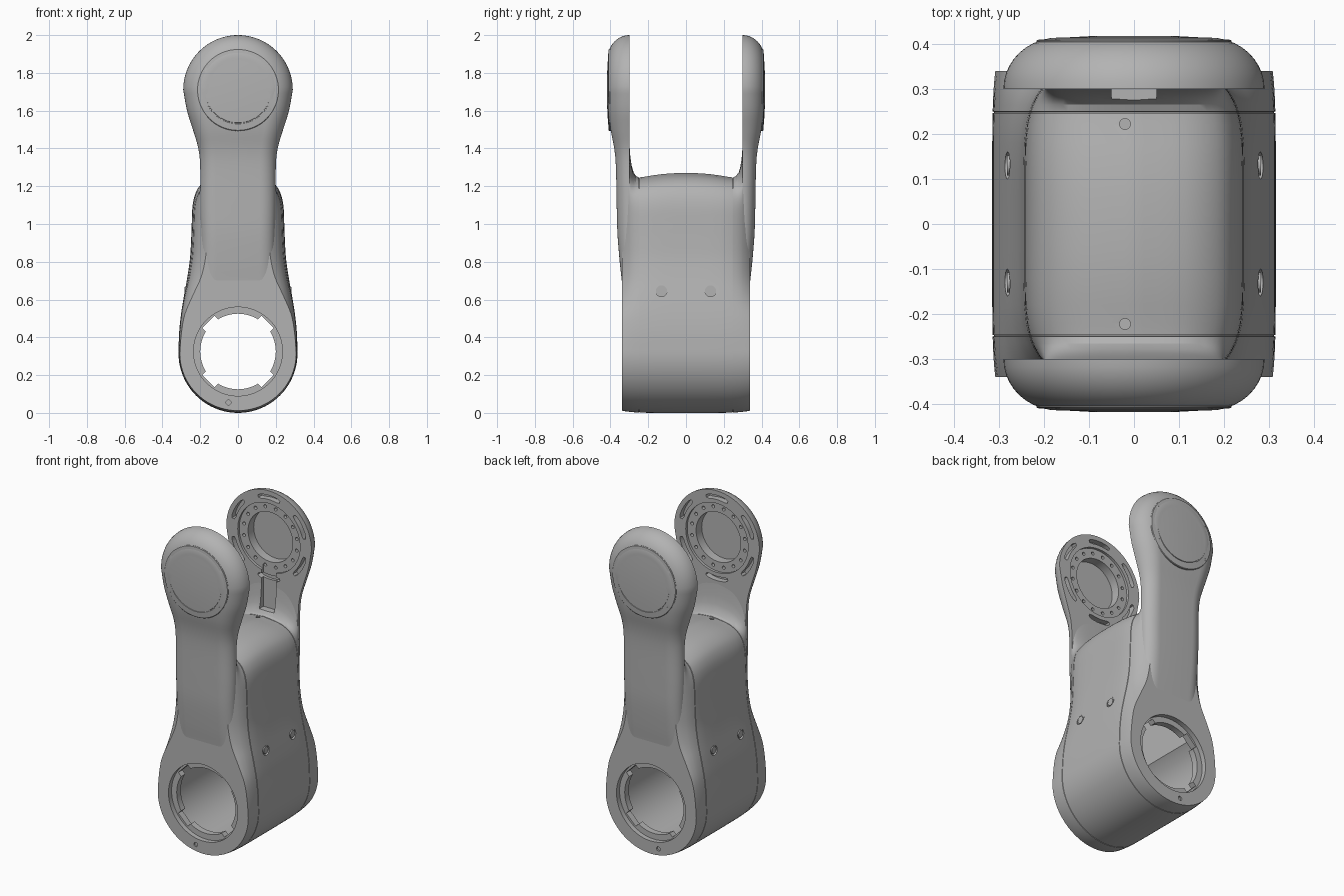
import bpy, bmesh, math
from mathutils import Matrix, Vector

if "Cube" in bpy.data.objects:
    bpy.data.objects.remove(bpy.data.objects["Cube"], do_unlink=True)

grey = bpy.data.materials.new("machined_grey")
grey.use_nodes = True
grey.diffuse_color = (0.45, 0.45, 0.45, 1)
grey.node_tree.nodes["Principled BSDF"].inputs["Base Color"].default_value = grey.diffuse_color

HEAD_Z, BORE_Z = 1.71, 0.325


def smooth_path(keys, steps=4):
    """Catmull-Rom resampling of a list of tuples."""
    pts = [Vector(k) for k in keys]
    out = []
    for i in range(len(pts) - 1):
        a, b, c, d = pts[max(i - 1, 0)], pts[i], pts[i + 1], pts[min(i + 2, len(pts) - 1)]
        for s in range(steps):
            t = s / steps
            out.append(b + (c - a) * t / 2 + (a * 2 - b * 5 + c * 4 - d) * t * t / 2
                       + (b * 3 - a - c * 3 + d) * t ** 3 / 2)
    return out + [pts[-1]]


def finish(name, bm):
    bmesh.ops.remove_doubles(bm, verts=bm.verts, dist=1e-5)
    bmesh.ops.recalc_face_normals(bm, faces=bm.faces)
    mesh = bpy.data.meshes.new(name)
    bm.to_mesh(mesh)
    bm.free()
    mesh.materials.append(grey)
    ob = bpy.data.objects.new(name, mesh)
    bpy.context.collection.objects.link(ob)
    return ob


def loft(name, rows, caps=(True, True)):
    """Skin closed loops of equal length."""
    bm = bmesh.new()
    grid = [[bm.verts.new(p) for p in row] for row in rows]
    n = len(rows[0])
    for lo, hi in zip(grid, grid[1:]):
        for k in range(n):
            m = (k + 1) % n
            bm.faces.new((lo[k], lo[m], hi[m], hi[k]))
    for wanted, row in zip(caps, (grid[0], grid[-1])):
        if wanted:
            bm.faces.new(row)
    return finish(name, bm)


def rod(name, centre, radius, length, axis="Y", sides=64):
    bm = bmesh.new()
    turn = Matrix.Rotation(math.pi / 2, 4, "X" if axis == "Y" else "Y") if axis != "Z" else Matrix()
    bmesh.ops.create_cone(bm, cap_ends=True, segments=sides, radius1=radius, radius2=radius,
                          depth=length, matrix=Matrix.Translation(centre) @ turn)
    return finish(name, bm)


def box(name, centre, size, spin=0):
    bm = bmesh.new()
    bmesh.ops.create_cube(bm, size=1, matrix=Matrix.Translation(centre)
                          @ Matrix.Rotation(spin, 4, "Y") @ Matrix.Diagonal((*size, 1)))
    return finish(name, bm)


def cut(target, cutters):
    """Subtract each cutter in turn, then discard it."""
    for cutter in cutters:
        cutter.hide_render = True
        mod = target.modifiers.new("cut", "BOOLEAN")
        mod.operation, mod.solver, mod.object = "DIFFERENCE", "EXACT", cutter
        bpy.context.view_layer.objects.active = target
        bpy.ops.object.modifier_apply(modifier=mod.name)
        bpy.data.objects.remove(cutter, do_unlink=True)


def arc_slot(side, angle, y0, y1):
    rows = []
    for k in range(9):
        a = angle + math.radians(-17 + 34 * k / 8)
        half = 0.013 if 0 < k < 8 else 0.007
        rows.append([(math.cos(a) * r, side * y, HEAD_Z + math.sin(a) * r)
                     for r, y in ((0.249 - half, y0), (0.249 + half, y0),
                                  (0.249 + half, y1), (0.249 - half, y1))])
    return loft("slot_cutter", rows)


# Main housing: outline in xz (height, middle half width, end half width), lofted along y
outline = [Vector((0.315 - 0.315 * math.cos(a), 0.315 * math.sin(a), 0.308 * math.sin(a)))
           for a in (math.pi / 2 * k / 20 for k in range(20))]
outline += smooth_path([(0.315, 0.315, 0.308), (0.42, 0.312, 0.3), (0.52, 0.302, 0.282), (0.62, 0.286, 0.24),
                        (0.72, 0.268, 0.195), (0.82, 0.254, 0.172), (0.92, 0.248, 0.165), (1.0, 0.245, 0.163),
                        (1.1, 0.24, 0.16), (1.17, 0.222, 0.15), (1.22, 0.185, 0.127),
                        (1.255, 0.115, 0.08), (1.27, 0, 0)])


def section(y, top, scale):
    e = (abs(y) / 0.34) ** 6
    half = []
    for z, mid, end in outline:
        x = (mid + (end - mid) * e) * scale
        z += 0.012 * e * max(0, 1 - z / 0.3)
        if z > 1:
            z = 1 + (z - 1) * (top - 1) / 0.27
        half.append((x, BORE_Z + (z - BORE_Z) * scale))
    loop = half + [(-x, z) for x, z in half[-2:0:-1]]
    return [(x, y, z) for x, z in loop]


# (depth, top height, scale); the scaled-down pair forms the panel seam
stations = [(0.06, 1.269, 1), (0.12, 1.265, 1), (0.18, 1.257, 1), (0.22, 1.25, 1), (0.246, 1.247, 1),
            (0.247, 1.247, 0.992), (0.249, 1.247, 0.992), (0.25, 1.247, 1), (0.265, 1.254, 1),
            (0.278, 1.275, 1), (0.288, 1.31, 1), (0.295, 1.36, 1), (0.3, 1.43, 1), (0.315, 1.43, 1),
            (0.328, 1.43, 1), (0.34, 1.43, 1)]
rows = [section(-y, t, s) for y, t, s in reversed(stations)] + [section(0, 1.27, 1)]
rows += [section(y, t, s) for y, t, s in stations]
housing = loft("main_housing", rows)

# Stepped bore, inner cavity and screw seats
cutters = [box("cavity", (0, 0, 0.73), (0.37, 0.54, 0.72)),
           rod("chamber", (0, 0, BORE_Z), 0.262, 0.541),
           rod("bore", (0, 0, BORE_Z), 0.2, 1, sides=96)]
for side in (-1, 1):
    cutters.append(rod("recess", (0, side * 0.36, BORE_Z), 0.235, 0.1, sides=96))
    cutters.append(rod("pad_screw", (-0.05, side * 0.35, 0.055), 0.013, 0.04, sides=20))
    cutters.append(rod("top_screw", (-0.02, side * 0.222, 1.26), 0.012, 0.04, "Z", 20))
    for k in range(4):
        a = math.radians(45 + 90 * k)
        cutters.append(box("notch", (0.2 * math.cos(a), side * 0.3, BORE_Z + 0.2 * math.sin(a)),
                           (0.045, 0.1, 0.09), -a))
    for y in (-0.13, 0.13):
        cutters.append(rod("side_seat", (side * 0.3, y, 0.645), 0.03, 0.05, "X", 24))
cutters.append(box("cable_notch", (0, 0.284, 1.4), (0.1, 0.068, 0.26)))
cut(housing, cutters)

for side in (-1, 1):
    for y in (-0.13, 0.13):
        rod("side_screw", (side * 0.272, y, 0.645), 0.022, 0.02, "X", 24)

# Inner bracing on the end walls
for side in (-1, 1):
    rod("brace_hub", (0, side * 0.255, 0.7), 0.03, 0.05, sides=24)
    for k in range(3):
        a = math.radians(90 + 120 * k)
        box("brace_spoke", (0.09 * math.cos(a), side * 0.262, 0.7 + 0.09 * math.sin(a)),
            (0.17, 0.025, 0.014), -a)

# Fork arms: (height, half width, outer depth), rounded to the outside
arm_path = smooth_path([(0.62, 0.19, 0.333), (0.7, 0.192, 0.34), (0.8, 0.192, 0.351), (0.95, 0.196, 0.363),
                        (1.1, 0.2, 0.367), (1.3, 0.2, 0.371), (1.4, 0.21, 0.38), (1.5, 0.239, 0.399),
                        (1.6, 0.27, 0.41), (HEAD_Z, 0.29, 0.414)])
arm_path += [Vector((HEAD_Z + 0.29 * math.sin(a), 0.29 * math.cos(a), 0.414))
             for a in (math.pi / 2 * k / 24 for k in range(1, 25))]


def arm_row(side, z, w, depth):
    half = []
    for k in range(11):
        a = math.pi / 2 * k / 10
        s = 1 - 0.42 * (1 - math.cos(a))
        anchor = min(z, HEAD_Z)
        half.append((w * s, side * (0.3 + (depth - 0.3) * math.sin(a)), anchor + (z - anchor) * s))
    return half + [(-x, y, z) for x, y, z in reversed(half)]


for side, label in ((-1, "front"), (1, "back")):
    arm = loft(label + "_fork_arm", [arm_row(side, *p) for p in arm_path], (True, False))
    cutters = [rod("seat", (0, side * 0.29, HEAD_Z), 0.212, 0.05),
               rod("pocket", (0, side * 0.32, HEAD_Z), 0.152, 0.1)]
    for k in range(16):
        a = math.tau * (k + 0.5) / 16
        cutters.append(rod("bolt_hole", (0.183 * math.cos(a), side * 0.32, HEAD_Z + 0.183 * math.sin(a)),
                           0.01, 0.05, sides=12))
    cutters += [arc_slot(side, math.radians(30 + 60 * k), 0.28, 0.335) for k in range(6)]
    if side > 0:
        cutters.append(box("cable_notch", (0, 0.284, 1.4), (0.1, 0.068, 0.26)))
    cut(arm, cutters)

    # Outer cap with a ring groove and four screw holes
    profile = [(0.217, 0.385), (0.217, 0.406), (0.214, 0.409), (0.18, 0.412), (0.179, 0.409),
               (0.175, 0.409), (0.174, 0.413), (0.1, 0.417), (0.03, 0.418)]
    cap = loft(label + "_joint_cap",
               [[(r * math.cos(math.tau * k / 72), side * y, HEAD_Z + r * math.sin(math.tau * k / 72))
                 for k in range(72)] for r, y in profile])
    cut(cap, [rod("cap_screw", (sx * 0.166, side * 0.415, HEAD_Z + sz * 0.104), 0.011, 0.02, sides=16)
              for sx in (-1, 1) for sz in (-1, 1)])

# Smooth shading with crisp edges
bpy.ops.object.select_all(action="DESELECT")
for ob in bpy.context.collection.objects:
    if ob.type == "MESH" and grey.name in ob.data.materials:
        ob.select_set(True)
        bpy.context.view_layer.objects.active = ob
bpy.ops.object.shade_smooth_by_angle(angle=math.radians(32))
